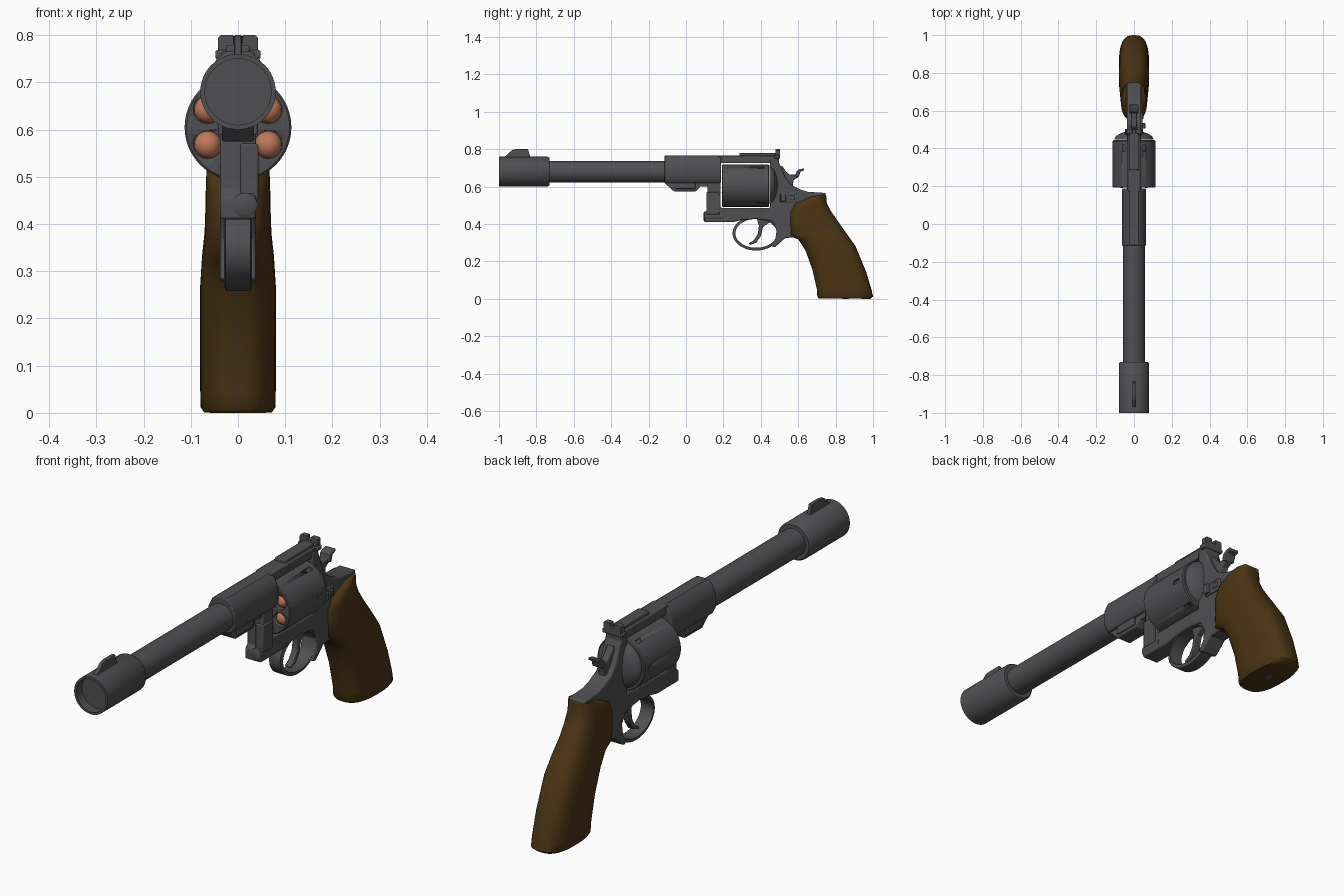
import bpy
import bmesh
from math import cos, sin, pi, radians, copysign
from mathutils import Matrix, Vector

old_cube = bpy.data.objects.get("Cube")
if old_cube:
    bpy.data.objects.remove(old_cube, do_unlink=True)


def make_material(name, colour):
    mat = bpy.data.materials.new(name)
    mat.use_nodes = True
    mat.diffuse_color = (*colour, 1)
    mat.node_tree.nodes["Principled BSDF"].inputs["Base Color"].default_value = (*colour, 1)
    return mat


STEEL = make_material("dark_steel", (0.08, 0.08, 0.086))
WOOD = make_material("walnut_wood", (0.07, 0.034, 0.007))
COPPER = make_material("copper", (0.52, 0.19, 0.1))


def finish(name, bm, material=STEEL, bevel=0.0, angle=35):
    """Turn a bmesh into a shaded object, with an optional rounded edge."""
    bmesh.ops.recalc_face_normals(bm, faces=bm.faces)
    mesh = bpy.data.meshes.new(name)
    bm.to_mesh(mesh)
    bm.free()
    mesh.materials.append(material)
    obj = bpy.data.objects.new(name, mesh)
    bpy.context.collection.objects.link(obj)
    bpy.ops.object.select_all(action="DESELECT")
    obj.select_set(True)
    bpy.context.view_layer.objects.active = obj
    bpy.ops.object.shade_smooth_by_angle(angle=radians(angle))
    if bevel:
        mod = obj.modifiers.new("rounded_edges", "BEVEL")
        mod.width = bevel
        mod.segments = 2
        mod.limit_method = "ANGLE"
        mod.angle_limit = radians(40)
    return obj


def prism(name, outline, low, high, axis="x", bevel=0.004, material=STEEL):
    """Extrude a side outline (y, z) along x, or a front outline (x, z) along y."""
    bm = bmesh.new()
    place = (lambda a, b: (low, a, b)) if axis == "x" else (lambda a, b: (a, low, b))
    face = bm.faces.new([bm.verts.new(place(a, b)) for a, b in outline])
    new = bmesh.ops.extrude_face_region(bm, geom=[face])["geom"]
    depth = high - low
    shift = Vector((depth, 0, 0) if axis == "x" else (0, depth, 0))
    bmesh.ops.translate(bm, vec=shift, verts=[v for v in new if isinstance(v, bmesh.types.BMVert)])
    return finish(name, bm, material, bevel)


def plate(name, outline, half_width, **options):
    return prism(name, outline, -half_width, half_width, **options)


def box(name, x, y, z, bevel=0.004):
    corners = [(y[0], z[0]), (y[1], z[0]), (y[1], z[1]), (y[0], z[1])]
    return prism(name, corners, x[0], x[1], bevel=bevel)


def lathe(name, profile, x=0.0, z=0.0, sides=48):
    """Revolve (y, radius) points round an axis parallel to y."""
    bm = bmesh.new()
    verts = [bm.verts.new((x + r, y, z)) for y, r in profile]
    edges = [bm.edges.new(pair) for pair in zip(verts, verts[1:])]
    bmesh.ops.spin(bm, geom=verts + edges, cent=(x, 0, z), axis=(0, 1, 0),
                   angle=2 * pi, steps=sides)
    bmesh.ops.remove_doubles(bm, verts=bm.verts, dist=0.0001)
    return finish(name, bm)


BORE_Z, DRUM_Z, CHAMBER_RING = 0.68, 0.605, 0.074

# Barrel with its hollow muzzle sleeve and front sight
lathe("barrel", [(-0.9, 0), (-0.9, 0.058), (0, 0.058), (0, 0)], z=BORE_Z)
lathe("muzzle_sleeve", [(-0.96, 0), (-0.96, 0.07), (-1, 0.07), (-1, 0.08),
                        (-0.74, 0.08), (-0.73, 0.074), (-0.73, 0)], z=BORE_Z)
plate("front_sight", [(-0.98, 0.75), (-0.93, 0.795), (-0.91, 0.8), (-0.845, 0.8),
                      (-0.83, 0.75)], 0.008, bevel=0.002)

# Faceted barrel shroud, mirrored from one half of its section
half = [(0.025, 0.765), (0.045, 0.75), (0.063, 0.71), (0.063, 0.65), (0.045, 0.62)]
section = half + [(-x, z) for x, z in reversed(half)]
prism("barrel_shroud", section, -0.115, 0.187, axis="y")
plate("under_lug", [(-0.115, 0.64), (-0.115, 0.62), (-0.065, 0.575), (0.055, 0.575),
                    (0.075, 0.6), (0.13, 0.6), (0.13, 0.64)], 0.034)
box("ejector_housing", (-0.042, 0.042), (-0.06, 0.05), (0.588, 0.63))

# Frame: a U shape below the drum, closed above by the strap
plate("frame", [
    (0.115, 0.64), (0.115, 0.47), (0.1, 0.455), (0.1, 0.41), (0.25, 0.41), (0.29, 0.42),
    (0.375, 0.427), (0.46, 0.415), (0.485, 0.37), (0.478, 0.32), (0.45, 0.285),
    (0.475, 0.275), (0.53, 0.325), (0.6, 0.33), (0.66, 0.45), (0.74, 0.53),
    (0.747, 0.566), (0.65, 0.572), (0.61, 0.585), (0.56, 0.61), (0.53, 0.65),
    (0.505, 0.71), (0.49, 0.75), (0.45, 0.75), (0.45, 0.486), (0.185, 0.486),
    (0.185, 0.64)], 0.038, bevel=0.006)
box("top_strap", (-0.035, 0.035), (0.17, 0.497), (0.725, 0.765))
lathe("crane_pivot", [(0.093, 0), (0.093, 0.018), (0.098, 0.026), (0.2, 0.026), (0.2, 0)],
      x=0.015, z=0.44)
box("crane_arm", (0.005, 0.043), (0.11, 0.18), (0.45, 0.57))

# Domed recoil shield behind the drum
dome = [(0.447, 0)] + [(0.447 + 0.045 * sin(t), 0.103 * cos(t))
                       for t in [i * pi / 20 for i in range(11)]]
lathe("recoil_shield", dome, z=DRUM_Z + 0.005)

# Drum with six chambers and six stop notches cut from it
drum = lathe("drum", [(0.192, 0), (0.192, 0.109), (0.196, 0.113), (0.44, 0.113),
                      (0.444, 0.109), (0.444, 0)], z=DRUM_Z, sides=64)
cutter_bm = bmesh.new()
bullet_bm = bmesh.new()
for i in range(6):
    a = i * pi / 3
    b = a + pi / 6
    chamber = Vector((CHAMBER_RING * cos(b), 0.22, DRUM_Z + CHAMBER_RING * sin(b)))
    bmesh.ops.create_cone(cutter_bm, cap_ends=True, segments=24, radius1=0.03, radius2=0.03,
                          depth=0.1, matrix=Matrix.Translation(chamber) @ Matrix.Rotation(pi / 2, 4, "X"))
    notch = Vector((0.113 * cos(a), 0.4, DRUM_Z + 0.113 * sin(a)))
    bmesh.ops.create_cube(cutter_bm, size=1, matrix=Matrix.Translation(notch)
                          @ Matrix.Rotation(-a, 4, "Y") @ Matrix.Diagonal((0.016, 0.034, 0.018, 1)))
    # Rounded bullet nose and its body inside the chamber
    bmesh.ops.create_uvsphere(bullet_bm, u_segments=24, v_segments=12, radius=0.029,
                              matrix=Matrix.Translation(chamber))
    bmesh.ops.create_cone(bullet_bm, cap_ends=True, segments=24, radius1=0.029, radius2=0.029,
                          depth=0.05, matrix=Matrix.Translation(chamber + Vector((0, 0.025, 0)))
                          @ Matrix.Rotation(pi / 2, 4, "X"))
cutter = finish("drum_cutter", cutter_bm)
cutter.hide_render = True
cutter.hide_set(True)
cut = drum.modifiers.new("chambers", "BOOLEAN")
cut.object = cutter
cut.operation = "DIFFERENCE"
cut.solver = "EXACT"
finish("bullets", bullet_bm, COPPER)

# Rear sight with a notched blade
box("rear_sight_base", (-0.025, 0.025), (0.285, 0.5), (0.755, 0.779))
box("rear_sight_foot", (-0.048, 0.048), (0.472, 0.503), (0.75, 0.768))
plate_half = [(0.042, 0.76), (0.042, 0.794), (0.037, 0.8), (0.009, 0.8), (0.009, 0.78)]
prism("rear_sight_blade", plate_half + [(-x, z) for x, z in reversed(plate_half)],
      0.478, 0.503, axis="y", bevel=0.002)

# Hammer with a wider thumb spur
plate("hammer", [(0.49, 0.6), (0.49, 0.7), (0.515, 0.71), (0.535, 0.68), (0.555, 0.663),
                 (0.585, 0.665), (0.6, 0.685), (0.6, 0.65), (0.575, 0.635), (0.57, 0.59)],
      0.016, bevel=0.003)
plate("hammer_spur", [(0.583, 0.655), (0.592, 0.683), (0.608, 0.694), (0.632, 0.697),
                      (0.63, 0.686), (0.612, 0.68), (0.602, 0.65)], 0.024, bevel=0.003)

# Drum latch on the left side
box("latch_plate", (0.03, 0.045), (0.502, 0.592), (0.514, 0.564))
box("latch_button", (0.03, 0.06), (0.505, 0.535), (0.52, 0.56))
box("latch_screw", (0.03, 0.05), (0.555, 0.58), (0.527, 0.552))

# Trigger guard ring and trigger
bm = bmesh.new()
rings = []
for rx, rz, w in [(0.126, 0.092, 0.026), (0.126, 0.092, -0.026),
                  (0.111, 0.077, -0.03), (0.111, 0.077, 0.03)]:
    rings.append([bm.verts.new((w, 0.375 + rx * cos(t), 0.35 + rz * sin(t)))
                  for t in [i * pi / 24 for i in range(48)]])
for k in range(4):
    p, q = rings[k], rings[(k + 1) % 4]
    for i in range(48):
        j = (i + 1) % 48
        bm.faces.new((p[i], p[j], q[j], q[i]))
finish("trigger_guard", bm)
plate("trigger", [(0.375, 0.44), (0.39, 0.39), (0.383, 0.345), (0.362, 0.312), (0.335, 0.297),
                  (0.342, 0.288), (0.375, 0.3), (0.4, 0.335), (0.412, 0.385), (0.45, 0.41),
                  (0.45, 0.44)], 0.014, bevel=0.003)

# Grip lofted through rounded sections: front y, z, back y, z, half width
levels = [
    (0.71, 0.002, 0.985, 0, 0.072), (0.702, 0.012, 1, 0.012, 0.079),
    (0.7, 0.05, 0.993, 0.045, 0.08), (0.675, 0.16, 0.963, 0.145, 0.08),
    (0.638, 0.26, 0.907, 0.28, 0.08), (0.6, 0.318, 0.858, 0.35, 0.076),
    (0.552, 0.337, 0.812, 0.415, 0.071), (0.55, 0.4, 0.777, 0.465, 0.069),
    (0.55, 0.46, 0.753, 0.51, 0.068), (0.575, 0.505, 0.75, 0.548, 0.066),
    (0.66, 0.545, 0.745, 0.56, 0.056)]
bm = bmesh.new()
loops = []
for fy, fz, by, bz, width in levels:
    loop = []
    for i in range(40):
        t = i * pi / 20
        c, s = (copysign(abs(f) ** 0.75, f) for f in (cos(t), sin(t)))
        u = (c + 1) / 2
        loop.append(bm.verts.new((width * s, fy + (by - fy) * u, fz + (bz - fz) * u)))
    loops.append(loop)
for p, q in zip(loops, loops[1:]):
    for i in range(40):
        j = (i + 1) % 40
        bm.faces.new((p[i], p[j], q[j], q[i]))
bm.faces.new(loops[0])
bm.faces.new(loops[-1])
finish("grip", bm, WOOD, angle=50)
box("grip_screw", (-0.018, 0.018), (0.835, 0.871), (0, 0.02), bevel=0.002)
